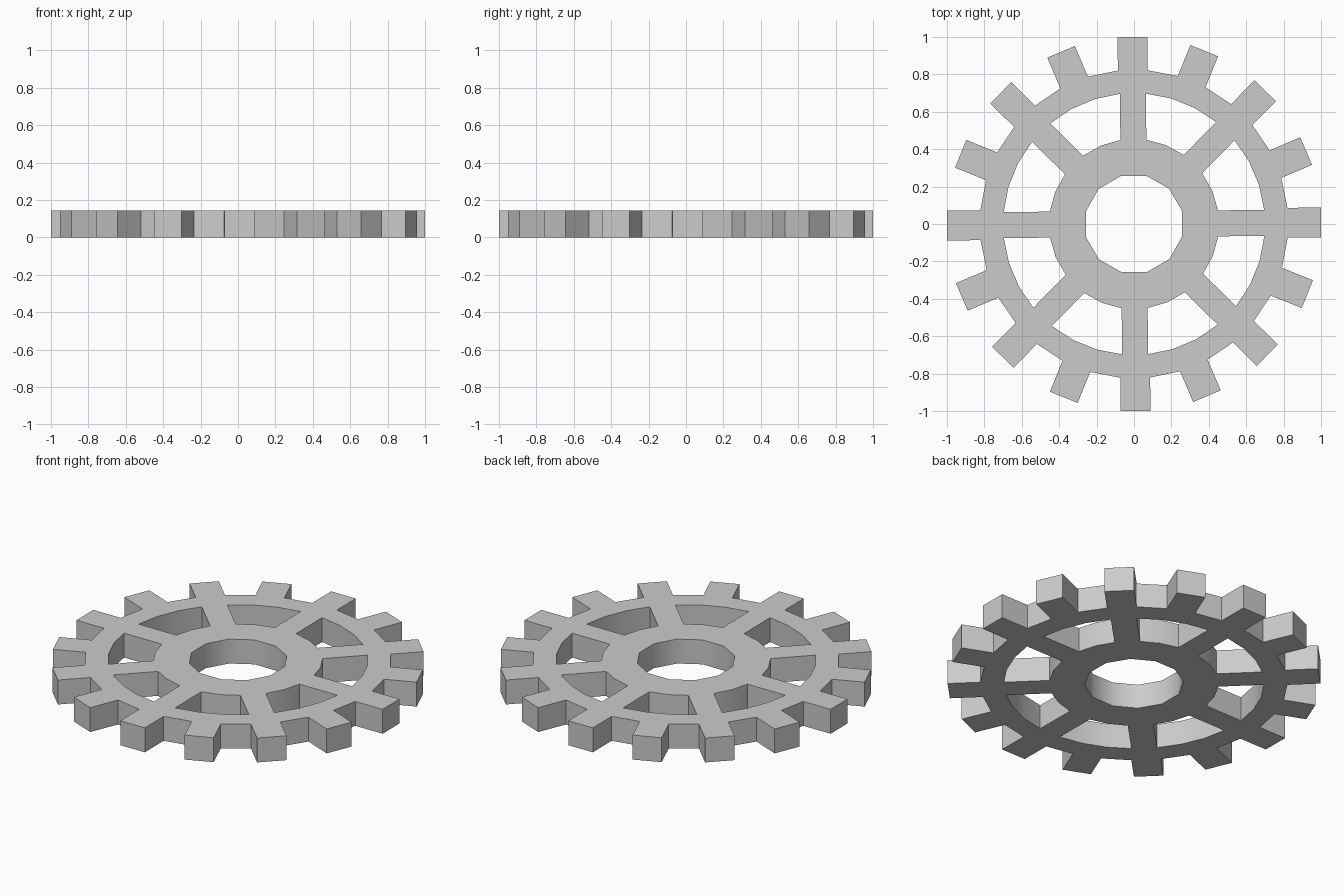
import bpy, bmesh
from math import cos, sin, asin, radians, pi

if "Cube" in bpy.data.objects:
    bpy.data.objects.remove(bpy.data.objects["Cube"])

THICK = 0.145
TWIST = radians(0.45)      # slight rotation of the whole wheel
TEETH, SPOKES, BORE_SIDES = 16, 8, 12


def polar(r, a):
    return (r * cos(a + TWIST), r * sin(a + TWIST), 0)


def arc(r, a0, a1, steps):
    return [polar(r, a0 + (a1 - a0) * i / steps) for i in range(steps + 1)]


bm = bmesh.new()


def add_loop(points):
    vs = [bm.verts.new(p) for p in points]
    for i, v in enumerate(vs):
        bm.edges.new((vs[i - 1], v))


# Toothed outline: parallel-sided teeth with straight roots between
outline = []
root, tip = asin(0.08 / 0.825), asin(0.08 / 1.003)
for k in range(TEETH):
    a = 2 * pi * k / TEETH
    outline += [polar(0.825, a - root), polar(1.003, a - tip),
                polar(1.003, a + tip), polar(0.825, a + root)]
add_loop(outline)

# Windows left between the spokes
outer, inner = asin(0.0695 / 0.70), asin(0.0695 / 0.455)
step = 2 * pi / SPOKES
for k in range(SPOKES):
    a = k * step
    add_loop(arc(0.70, a + outer, a + step - outer, 3)
             + arc(0.455, a + step - inner, a + inner, 2))

# Centre bore
add_loop([polar(0.266, 2 * pi * (k + 0.5) / BORE_SIDES) for k in range(BORE_SIDES)])

# Fill the flat profile and give it thickness
bmesh.ops.triangle_fill(bm, use_beauty=True, use_dissolve=False, edges=bm.edges[:])
ext = bmesh.ops.extrude_face_region(bm, geom=bm.faces[:], use_keep_orig=True)
top = [g for g in ext["geom"] if isinstance(g, bmesh.types.BMVert)]
bmesh.ops.translate(bm, verts=top, vec=(0, 0, THICK))
bmesh.ops.recalc_face_normals(bm, faces=bm.faces[:])

mesh = bpy.data.meshes.new("gear_wheel")
bm.to_mesh(mesh)
bm.free()
gear = bpy.data.objects.new("gear_wheel", mesh)
bpy.context.collection.objects.link(gear)
bpy.context.view_layer.objects.active = gear
gear.select_set(True)
bpy.ops.object.shade_smooth_by_angle(angle=radians(35))
